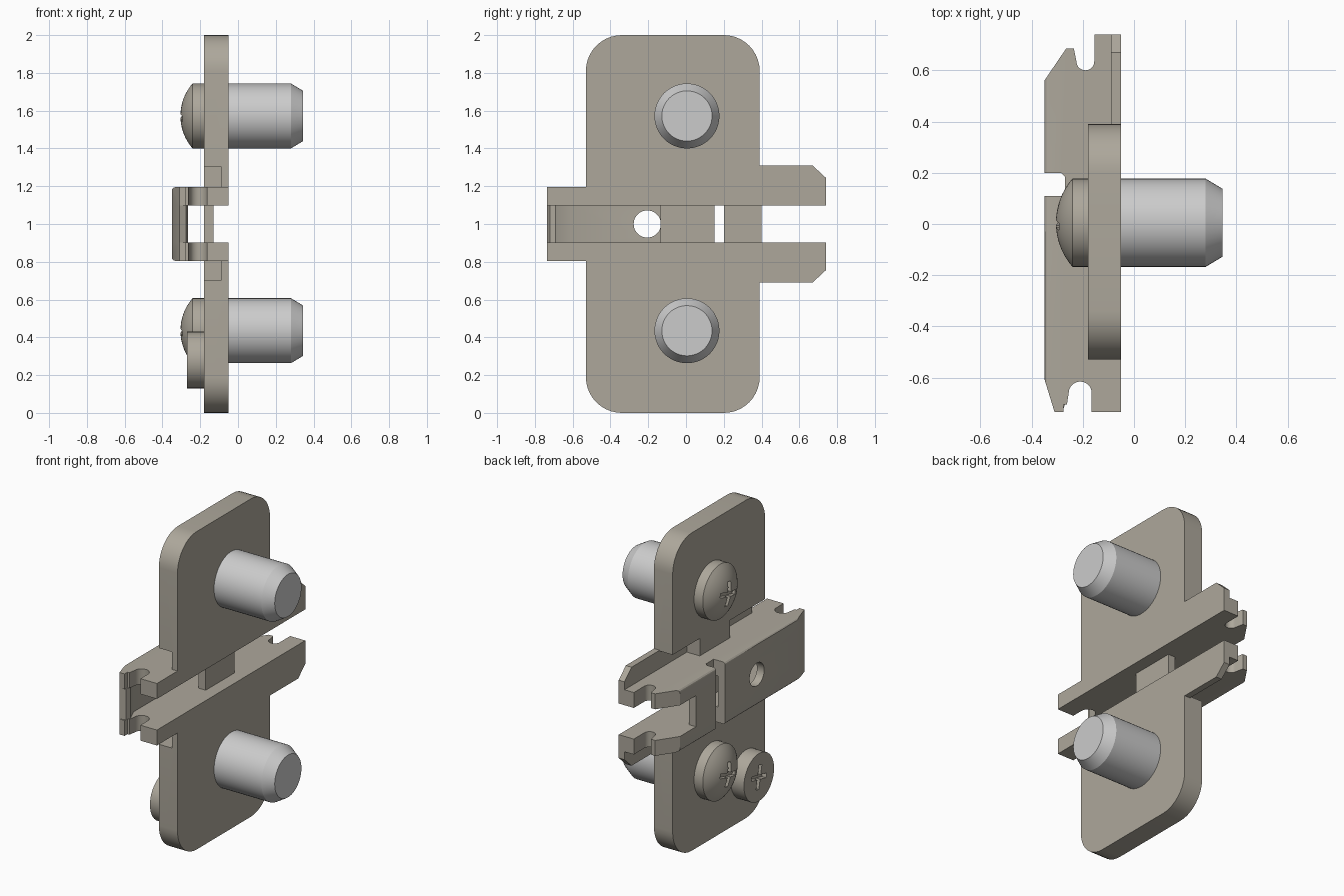
import bpy, bmesh
from math import sin, cos, pi, radians, asin

if "Cube" in bpy.data.objects:
    bpy.data.objects.remove(bpy.data.objects["Cube"])

beige = bpy.data.materials.new("beige")
beige.diffuse_color = (0.42, 0.39, 0.33, 1)
beige.use_nodes = True
beige.node_tree.nodes["Principled BSDF"].inputs["Base Color"].default_value = beige.diffuse_color


def finish(name, bm, mat=beige):
    bmesh.ops.recalc_face_normals(bm, faces=bm.faces)
    me = bpy.data.meshes.new(name)
    bm.to_mesh(me)
    bm.free()
    ob = bpy.data.objects.new(name, me)
    bpy.context.collection.objects.link(ob)
    if mat:
        me.materials.append(mat)
    return ob


def activate(ob):
    bpy.ops.object.select_all(action='DESELECT')
    ob.select_set(True)
    bpy.context.view_layer.objects.active = ob


def prism_bm(pts, axis, lo, hi):
    """Extrude a profile: axis 'z' takes (x, y), axis 'x' takes (y, z)."""
    bm = bmesh.new()
    place = (lambda p, t: (p[0], p[1], t)) if axis == 'z' else (lambda p, t: (t, p[0], p[1]))
    a = [bm.verts.new(place(p, lo)) for p in pts]
    b = [bm.verts.new(place(p, hi)) for p in pts]
    bm.faces.new(a)
    bm.faces.new(b[::-1])
    for i in range(len(a)):
        j = (i + 1) % len(a)
        bm.faces.new((a[i], a[j], b[j], b[i]))
    return bm


def box(name, x, y, z):
    return finish(name, prism_bm([(x[0], y[0]), (x[1], y[0]), (x[1], y[1]), (x[0], y[1])], 'z', *z))


def lathe(name, profile, y, z, mat=beige, steps=48):
    """Revolve (x, radius) points about an axis along x."""
    bm = bmesh.new()
    vs = [bm.verts.new((px, y + r, z)) for px, r in profile]
    es = [bm.edges.new(e) for e in zip(vs, vs[1:])]
    bmesh.ops.spin(bm, geom=vs + es, cent=(0, y, z), axis=(1, 0, 0), angle=2 * pi, steps=steps)
    bmesh.ops.remove_doubles(bm, verts=bm.verts, dist=1e-5)
    return finish(name, bm, mat)


def cut(ob, cutters):
    for c in cutters:
        m = ob.modifiers.new("cut", 'BOOLEAN')
        m.object, m.operation, m.solver = c, 'DIFFERENCE', 'EXACT'
        activate(ob)
        bpy.ops.object.modifier_apply(modifier=m.name)
        bpy.data.objects.remove(c)


def arc(cx, cy, r, a0, a1, n=10):
    return [(cx + r * cos(radians(a0 + (a1 - a0) * i / n)),
             cy + r * sin(radians(a0 + (a1 - a0) * i / n))) for i in range(n + 1)]


def cross_cut(ob, x, y, z):
    cutters = []
    for k in range(2):
        c = box("slot", (x - 0.1, x + 0.03), (-0.075, 0.075), (-0.014, 0.014))
        c.location = (0, y, z)
        c.rotation_euler.x = radians(12 + 90 * k)
        cutters.append(c)
    bpy.context.view_layer.update()
    cut(ob, cutters)


# mounting plate: rounded outline, filleted on the -x face
R = 0.19
outline = (arc(0.39 - R, 2 - R, R, 0, 90) + arc(-0.53 + R, 2 - R, R, 90, 180)
           + arc(-0.53 + R, R, R, 180, 270) + arc(0.39 - R, R, R, 270, 360))
bm = prism_bm(outline, 'x', -0.18, -0.05)
bmesh.ops.bevel(bm, geom=[e for e in bm.edges if all(v.co.x < -0.17 for v in e.verts)],
                offset=0.05, segments=6, profile=0.5, affect='EDGES')
plate = finish("mounting_plate", bm)
cutters = [box("c", (-0.4, 0.2), (-1, 1), (0.85, 1.15))]
for z in ((0.70, 0.82), (1.19, 1.305)):
    cutters += [box("c", (-0.4, -0.09), (-1, -0.18), z),
                box("c", (-0.4, -0.09), (0.12, 1), z)]
cut(plate, cutters)

# rail side walls and wide flanges, mirrored about z = 1
wall = ([(-0.05, -0.735), (-0.05, 0.74), (-0.155, 0.74)]
        + arc(-0.19, 0.635, 0.035, 0, -180)
        + [(-0.235, 0.685), (-0.265, 0.685), (-0.35, 0.56), (-0.35, 0.2), (-0.285, 0.2),
           (-0.27, 0.185), (-0.27, 0.11), (-0.35, 0.11), (-0.35, -0.605), (-0.31, -0.735),
           (-0.275, -0.735), (-0.275, -0.705), (-0.262, -0.705)]
        + arc(-0.21, -0.66, 0.045, 180, 0) + [(-0.165, -0.735)])
flange = [(0.385, 1.19), (0.385, 1.31), (0.67, 1.31), (0.74, 1.245), (0.74, 1.19)]
for side, s in (("lower", -1), ("upper", 1)):
    bm = prism_bm(wall, 'z', 1 + s * 0.098, 1 + s * 0.195)
    edges = [e for e in bm.edges
             if all(v.co.x < -0.34 and abs(v.co.z - 1) > 0.15 for v in e.verts)]
    bmesh.ops.bevel(bm, geom=edges, offset=0.018, segments=3, profile=0.5, affect='EDGES')
    finish(side + "_rail_wall", bm)
    finish(side + "_flange", prism_bm([(y, 1 + s * (z - 1)) for y, z in flange], 'x', -0.09, -0.05))

# rail web with a round hole, its short end piece, and the inner bridge
web = finish("rail_web", prism_bm(
    [(-0.35, 0.11), (-0.35, -0.605), (-0.31, -0.735), (-0.275, -0.72), (-0.265, -0.69),
     (-0.30, -0.61), (-0.30, 0.11)], 'z', 0.902, 1.098))
cut(web, [lathe("c", [(-0.5, 0), (-0.5, 0.072), (-0.2, 0.072), (-0.2, 0)], -0.205, 1.0)])
box("rail_web_end", (-0.35, -0.30), (0.2, 0.4), (0.902, 1.098))
box("inner_bridge", (-0.18, -0.13), (-0.135, 0.15), (0.902, 1.098))

# two mounting screws: domed slotted head and chamfered shaft
rad = 0.262
dome = [(-0.305 + rad * (1 - cos(a)), rad * sin(a))
        for a in [asin(0.172 / rad) * i / 8 for i in range(9)]]
for side, z in (("lower", 0.435), ("upper", 1.572)):
    head = lathe(side + "_screw_head", dome + [(-0.24, 0.172), (-0.17, 0.172), (-0.17, 0)], 0.005, z)
    cross_cut(head, -0.305, 0.005, z)
    lathe(side + "_screw_shaft", [(-0.06, 0), (-0.06, 0.172), (0.28, 0.172), (0.345, 0.133), (0.345, 0)],
          0.005, z, None)

# flat adjusting screw beside the lower mounting screw
adj = lathe("adjusting_screw", [(-0.27, 0), (-0.27, 0.15), (-0.17, 0.15), (-0.17, 0)], -0.34, 0.28)
cross_cut(adj, -0.27, -0.34, 0.28)

for ob in list(bpy.context.scene.objects):
    activate(ob)
    bpy.ops.object.shade_smooth_by_angle(angle=radians(25))
